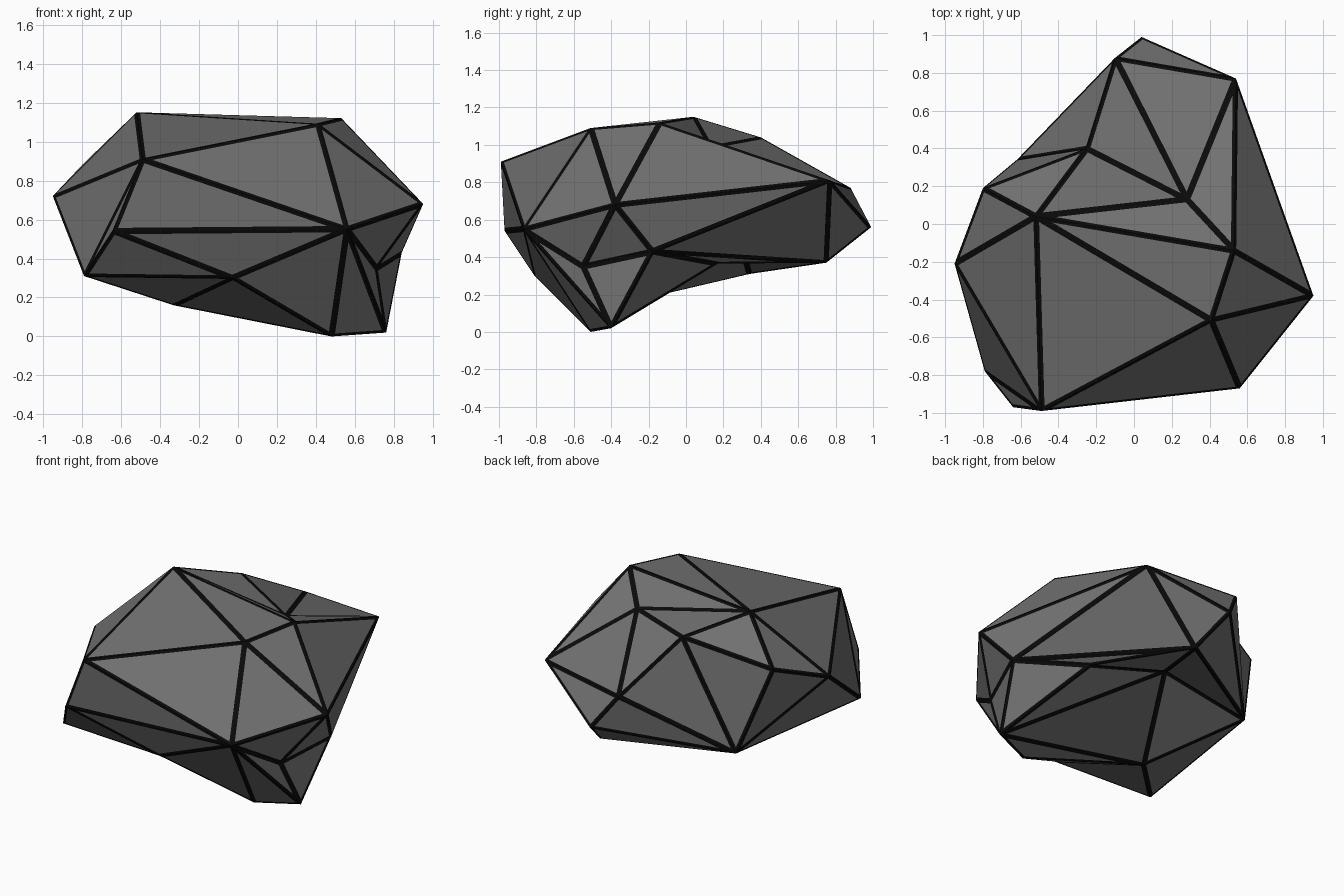
import bpy, bmesh

if "Cube" in bpy.data.objects:
    bpy.data.objects.remove(bpy.data.objects["Cube"])

# Corner points of the boulder
P = {
    'A': (.04, .99, .56), 'B': (-.10, .88, .77), 'C': (.54, .77, .81),
    'D': (-.25, .40, 1.04), 'E': (-.62, .34, .31), 'F': (-.80, .19, .88),
    'G': (-.95, -.21, .72), 'H': (-.52, .04, 1.15), 'I': (.28, .13, .99),
    'J': (.53, -.14, 1.12), 'K': (.41, -.51, 1.09), 'L': (-.49, -.99, .91),
    'M': (.56, -.87, .55), 'N': (.95, -.38, .68), 'O': (-.79, -.78, .31),
    'P': (-.64, -.97, .54), 'Q': (-.03, -.81, .30), 'R': (.48, -.51, 0),
    'S': (.76, -.40, .02), 'T': (.71, -.55, .35), 'U': (.84, -.18, .43),
    'V': (.13, .75, .37), 'W': (0, .30, .45), 'Y': (.50, .17, .365),
    'Z': (-.33, -.30, .16),
}

# Facets as fans: hub corner, then the corners around it
FANS = ["HDIJKLGFD", "IDBCJ", "MLPQRSTNKL", "VCAEWYUC", "ZSWEOQRS",
        "EABDFGO", "NKJCUT", "STUYW", "LGOP", "OPQ", "ABC"]


def material(name, v):
    m = bpy.data.materials.new(name)
    m.diffuse_color = (v, v, v, 1)
    m.use_nodes = True
    m.node_tree.nodes["Principled BSDF"].inputs["Base Color"].default_value = m.diffuse_color
    return m


bm = bmesh.new()
verts = {k: bm.verts.new(co) for k, co in P.items()}
for fan in FANS:
    hub, ring = fan[0], fan[1:]
    for a, b in zip(ring, ring[1:]):
        bm.faces.new((verts[hub], verts[a], verts[b]))
bmesh.ops.recalc_face_normals(bm, faces=bm.faces[:])

# Dark painted strip along every ridge
ridges = bmesh.ops.inset_individual(bm, faces=bm.faces[:], thickness=.017,
                                    use_even_offset=True)
for f in ridges['faces']:
    f.material_index = 1

# Boulder
mesh = bpy.data.meshes.new("boulder")
bm.to_mesh(mesh)
bm.free()
mesh.materials.append(material("stone", .17))
mesh.materials.append(material("ridge", .003))
bpy.context.collection.objects.link(bpy.data.objects.new("boulder", mesh))
